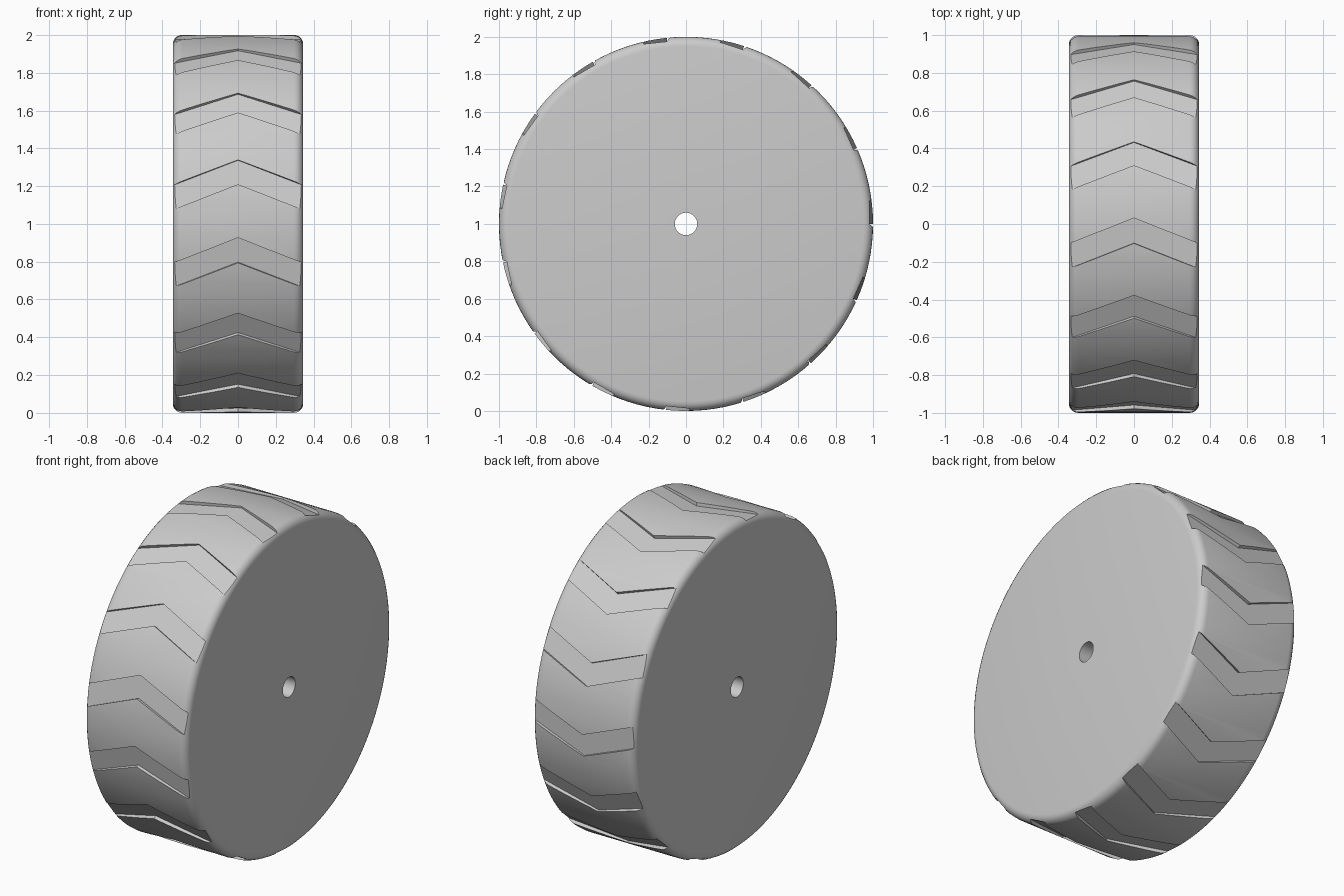
import bpy, bmesh, math
from mathutils import Vector, Matrix

if "Cube" in bpy.data.objects:
    bpy.data.objects.remove(bpy.data.objects["Cube"])

R, HALF, BEVEL, HOLE = 1.0, 0.345, 0.05, 0.06
SEGS, GROOVES = 120, 15


def make_object(name, bm):
    bmesh.ops.recalc_face_normals(bm, faces=bm.faces)
    me = bpy.data.meshes.new(name)
    bm.to_mesh(me)
    bm.free()
    ob = bpy.data.objects.new(name, me)
    bpy.context.collection.objects.link(ob)
    ob.location.z = R
    return ob


# Wheel body: rounded cross-section revolved about the x axis
half = []
for i in range(6):
    a = math.pi / 2 * i / 5
    half.append((HALF - BEVEL + BEVEL * math.cos(a), R - BEVEL + BEVEL * math.sin(a)))
profile = [(HALF, HOLE)] + half
profile += [(-x, r) for x, r in reversed(profile)]

bm = bmesh.new()
rings = []
for s in range(SEGS):
    a = 2 * math.pi * s / SEGS
    rings.append([bm.verts.new((x, -r * math.cos(a), r * math.sin(a))) for x, r in profile])
n = len(profile)
for s in range(SEGS):
    p, q = rings[s], rings[(s + 1) % SEGS]
    for i in range(n):
        j = (i + 1) % n
        bm.faces.new((p[i], p[j], q[j], q[i]))
wheel = make_object("wheel", bm)

# Chevron groove cutters: flat-floored prisms around the tread
FLOOR, TOP, WIDTH, SLOPE, REACH = 0.98, 1.06, 0.134, 0.395, 0.42
outline = [(0, WIDTH), (REACH, WIDTH - SLOPE * REACH), (REACH, -SLOPE * REACH),
           (0, 0), (-REACH, -SLOPE * REACH), (-REACH, WIDTH - SLOPE * REACH)]
bm = bmesh.new()
for g in range(GROOVES):
    a = math.radians(12.1 + g * 360 / GROOVES)
    radial = Vector((0, -math.cos(a), math.sin(a)))
    tangent = Vector((0, math.sin(a), math.cos(a)))
    low, high = [[bm.verts.new(Vector((x, 0, 0)) + tangent * t + radial * h)
                  for x, t in outline] for h in (FLOOR, TOP)]
    for ring in (low, high):
        bm.faces.new(ring[0:4])
        bm.faces.new((ring[0], ring[3], ring[4], ring[5]))
    for i in range(6):
        j = (i + 1) % 6
        bm.faces.new((low[i], low[j], high[j], high[i]))
cutter = make_object("groove_cutter", bm)
cutter.hide_render = True

# Carve the grooves, then drop the cutter
mod = wheel.modifiers.new("grooves", 'BOOLEAN')
mod.operation = 'DIFFERENCE'
mod.solver = 'EXACT'
mod.object = cutter
bpy.context.view_layer.objects.active = wheel
wheel.select_set(True)
bpy.ops.object.modifier_apply(modifier=mod.name)
bpy.data.objects.remove(cutter)
bpy.ops.object.shade_smooth_by_angle(angle=math.radians(25))
